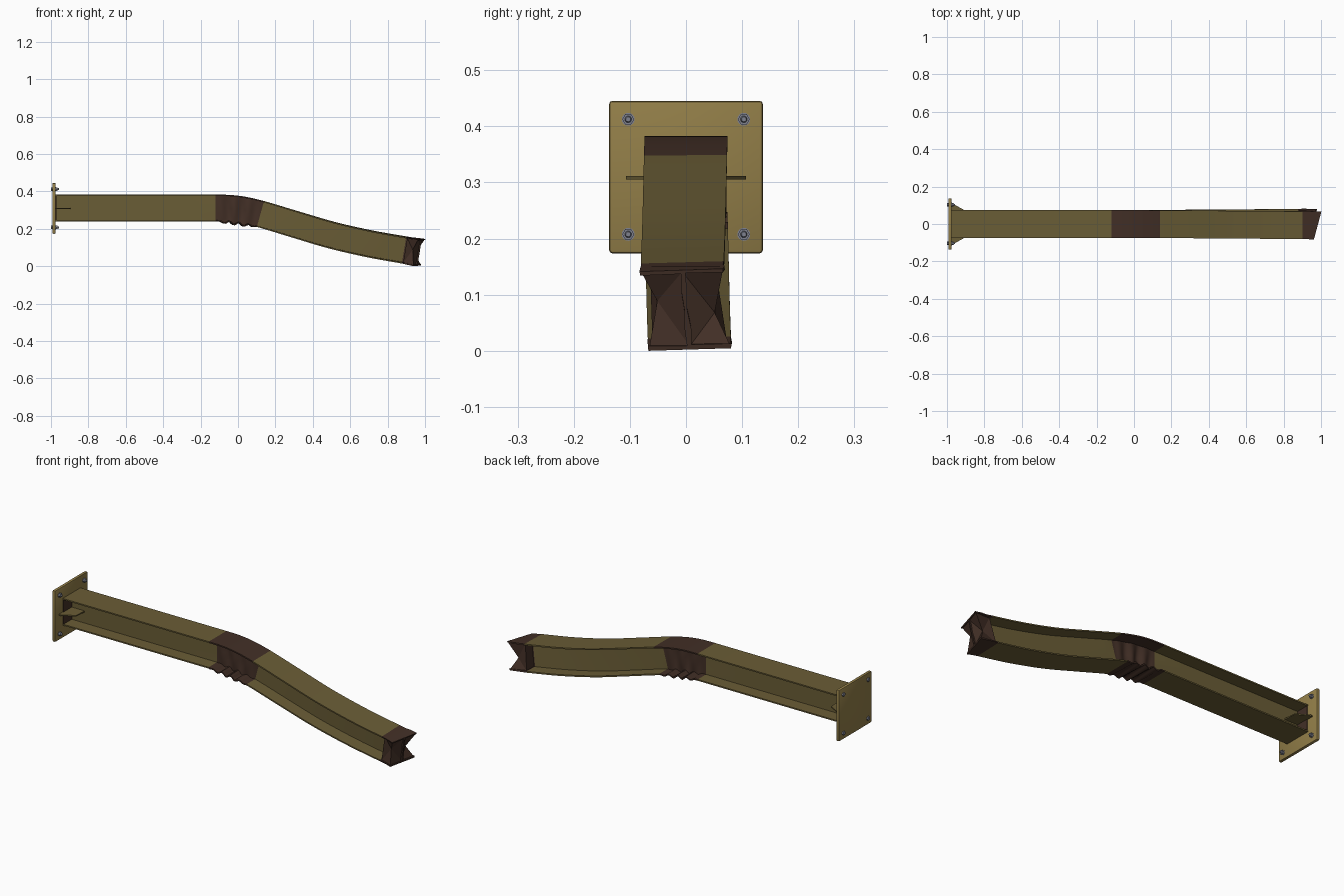
import bpy, bmesh, math, random
from mathutils import Vector, Matrix

if "Cube" in bpy.data.objects:
    bpy.data.objects.remove(bpy.data.objects["Cube"])

random.seed(4)


def mat(name, r, g, b):
    m = bpy.data.materials.new(name)
    lin = [((c / 255 + 0.055) / 1.055) ** 2.4 for c in (r, g, b)]
    m.diffuse_color = (*lin, 1)
    m.use_nodes = True
    m.node_tree.nodes["Principled BSDF"].inputs["Base Color"].default_value = m.diffuse_color
    return m


OLIVE = mat("olive paint", 106, 93, 54)
LIGHT = mat("light olive plate", 146, 126, 72)
BROWN = mat("scorched brown", 66, 47, 38)
STEEL = mat("bolt steel", 128, 130, 142)


def finish(name, bm, mats, smooth=True):
    bmesh.ops.recalc_face_normals(bm, faces=bm.faces)
    me = bpy.data.meshes.new(name)
    bm.to_mesh(me)
    bm.free()
    for m in mats:
        me.materials.append(m)
    if smooth:
        me.shade_smooth()
        me.set_sharp_from_angle(angle=math.radians(30))
    ob = bpy.data.objects.new(name, me)
    bpy.context.collection.objects.link(ob)
    return ob


def clamp(v):
    return max(0.0, min(1.0, v))


# Centre line of the bent beam (x, z)
PATH = [(-0.975, .319), (-.3, .319), (-.12, .319), (-.04, .317), (.03, .308),
        (.12, .287), (.3, .233), (.5, .174), (.7, .128), (.85, .101), (.97, .081)]
W, H, T, WEB = .074, .0715, .007, .004
X_END, X_BURN = .97, .888


def slope_at(i):
    a, b = PATH[max(i - 1, 0)], PATH[min(i + 1, len(PATH) - 1)]
    return (b[1] - a[1]) / (b[0] - a[0])


def centre(x):
    i = 0
    while i < len(PATH) - 2 and x > PATH[i + 1][0]:
        i += 1
    (x0, z0), (x1, z1) = PATH[i], PATH[i + 1]
    d = x1 - x0
    t = (x - x0) / d
    return ((2*t**3 - 3*t*t + 1) * z0 + (t**3 - 2*t*t + t) * d * slope_at(i)
            + (3*t*t - 2*t**3) * z1 + (t**3 - t*t) * d * slope_at(i + 1))


def place(x, y, h):
    """Map a section point onto the bent, twisted and buckled beam."""
    e = 1e-3
    g = math.atan((centre(min(x + e, X_END)) - centre(x - e)) / (min(x + e, X_END) - x + e))
    if abs(x) < .12:                       # buckled hinge
        env = math.cos(math.pi * x / .24) ** .7
        low = 1 if h < -.06 else clamp(-h / H)
        if low > 0:
            h += low * env * (-.009 + .008 * math.sin(2 * math.pi * x / .058 + 8 * y))
        if abs(y) < .01:
            y += env * .009 * math.sin(2 * math.pi * x / .075 + 20 * h) * (1 - (h / H) ** 2)
    u = clamp(x / X_END)
    v = clamp((x - .9) / (X_END - .9))     # end torn off at an angle
    return Vector((x - math.sin(g) * h + .27 * y * v,
                   y - .1 * u * h,
                   centre(x) + math.cos(g) * h + .03 * u * y))


# I-section beam
half = [(W, H), (W, H - T), (WEB, H - T), (WEB, .035), (WEB, 0), (WEB, -.035),
        (WEB, T - H), (W, T - H), (W, -H)]
section = half + [(-y, h) for y, h in reversed(half)]
xs = [-.975, -.6, -.3] + [-.12 + .008 * i for i in range(31)]
xs += [.12 + (X_BURN - .12) * i / 16 for i in range(1, 17)] + [.915, .943, X_END]
bm = bmesh.new()
rings = []
for x in xs:
    ring = []
    for y, h in section:
        p = place(x, y, h)
        if x > .9:
            p += Vector((0, random.uniform(-.002, .002), random.uniform(-.0012, .0012)))
        ring.append(bm.verts.new(p))
    rings.append(ring)
n = len(section)
for k in range(len(rings) - 1):
    mid = (xs[k] + xs[k + 1]) / 2
    for i in range(n):
        j = (i + 1) % n
        f = bm.faces.new((rings[k][i], rings[k][j], rings[k + 1][j], rings[k + 1][i]))
        f.material_index = 1 if abs(mid) < .12 or mid > X_BURN else 0
for ring, idx in ((rings[0], 0), (rings[-1], 1)):
    bm.faces.new(ring).material_index = idx
finish("bent_beam", bm, [OLIVE, BROWN])

# Crumpled metal folded between the flanges at the torn end
for side, s in (("left", -1), ("right", 1)):
    bm = bmesh.new()
    hh, xa, xb = H - T * .6, X_END - .002, X_BURN + .006
    t, wt, wb, b, b2, t2 = loop = [bm.verts.new(place(x, y, h)) for x, y, h in (
        (xa, s * (W - .002), hh), (xa - .003, 0, hh), (xa - .003, 0, -hh),
        (xa, s * (W - .002), -hh), (xb, s * (W - .008), -hh), (xb, s * (W - .016), hh))]
    wt2, wb2 = (bm.verts.new(place(xb, 0, h)) for h in (hh, -hh))
    apex = bm.verts.new(place(X_END - .03, s * .05, -.012 * s))
    for i in range(6):
        bm.faces.new((apex, loop[i], loop[(i + 1) % 6]))
    for f in ((t, wt, wt2, t2), (b, wb, wb2, b2), (wt, wb, wb2, wt2), (t2, wt2, wb2, b2)):
        bm.faces.new(f)
    finish("crumpled_end_" + side, bm, [BROWN], False)


def box(name, lo, hi, material, bevel=0):
    bm = bmesh.new()
    lo, hi = Vector(lo), Vector(hi)
    bmesh.ops.create_cube(bm, size=1)
    for v in bm.verts:
        v.co = (lo + hi) / 2 + v.co * (hi - lo)
    if bevel:
        bmesh.ops.bevel(bm, geom=bm.edges[:], offset=bevel, segments=2,
                        profile=.5, affect='EDGES')
    return finish(name, bm, [material])


# Mounting plate and the dark pads between the flanges
box("mounting_plate", (-.993, -.137, .181), (-.975, .137, .453), LIGHT, .006)
for side, s in (("left", -1), ("right", 1)):
    y0, y1 = sorted((s * .003, s * .072))
    box("weld_pad_" + side, (-.976, y0, .319 - H + T), (-.971, y1, .319 + H - T), BROWN)

# Triangular gussets
for side, s in (("left", -1), ("right", 1)):
    bm = bmesh.new()
    pts = [(-.976, 0), (-.976, .107), (-.965, .107), (-.9, .07), (-.895, 0)]
    f = bm.faces.new([bm.verts.new((x, s * y, .313)) for x, y in pts])
    new = bmesh.ops.extrude_face_region(bm, geom=[f])["geom"]
    bmesh.ops.translate(bm, vec=(0, 0, .006),
                        verts=[g for g in new if isinstance(g, bmesh.types.BMVert)])
    finish("gusset_" + side, bm, [OLIVE], False)

# Bolts: washer, hex head, shank tip and rear head, all along x
for i, (y, z) in enumerate([(a, b) for a in (-.103, .103) for b in (.215, .42)]):
    bm = bmesh.new()
    for sides, r1, r2, x0, x1 in ((16, .0115, .0115, -.976, -.973), (6, .0105, .0105, -.973, -.964),
                                  (12, .006, .0045, -.964, -.958), (6, .0105, .0105, -1.0, -.992)):
        m = Matrix.Translation(((x0 + x1) / 2, y, z)) @ Matrix.Rotation(math.pi / 2, 4, 'Y')
        bmesh.ops.create_cone(bm, cap_ends=True, segments=sides, radius1=r1, radius2=r2,
                              depth=x1 - x0, matrix=m)
    finish("bolt_%d" % (i + 1), bm, [STEEL])

# Rest the lowest point on z = 0
low = min(v.co.z for o in bpy.data.objects for v in o.data.vertices)
for o in bpy.data.objects:
    o.data.transform(Matrix.Translation((0, 0, -low)))
